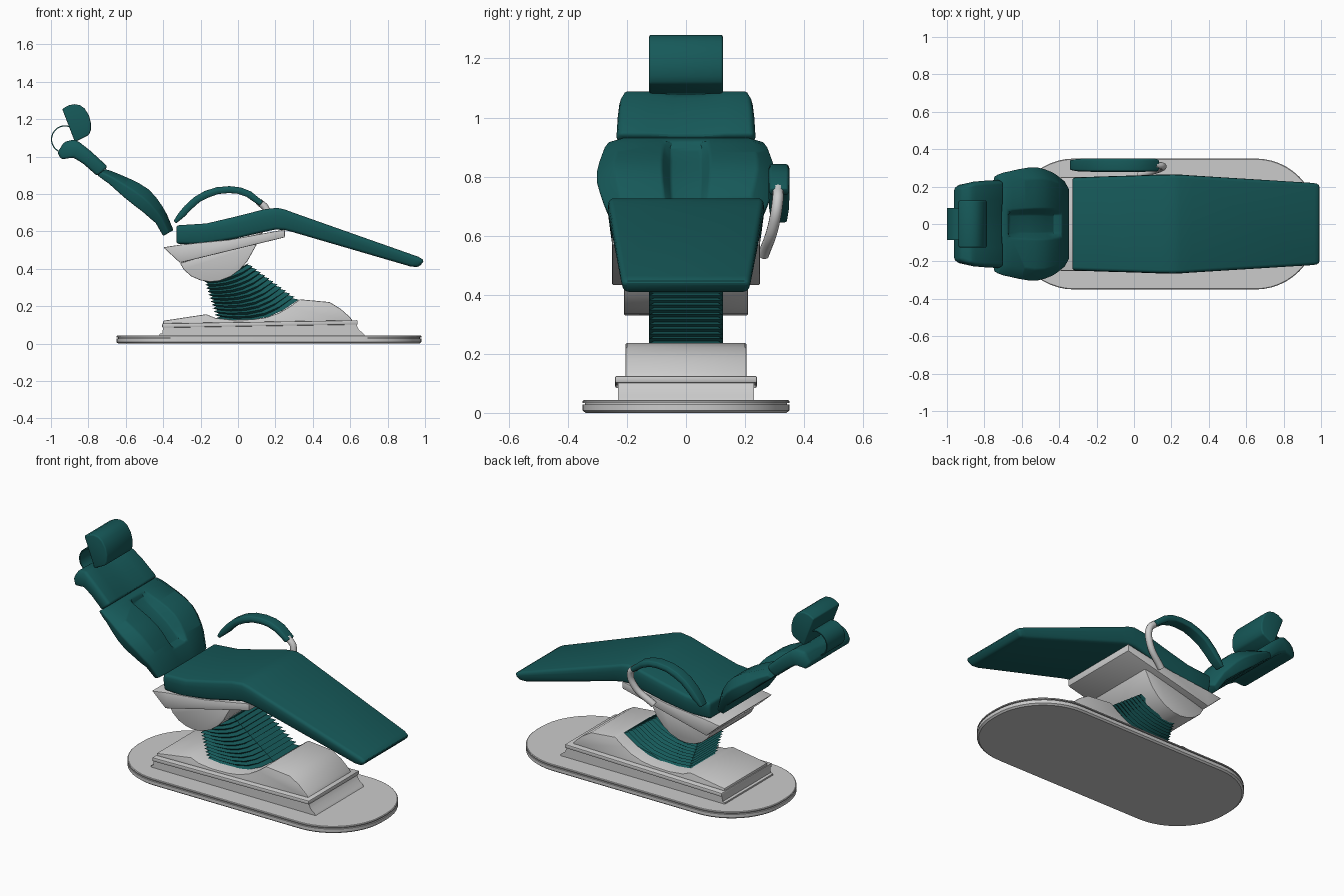
import bpy, bmesh, math

TEAL = bpy.data.materials.new("teal_vinyl")
TEAL.diffuse_color = (0.008, 0.1, 0.1, 1)


def loft(name, rings, mat=None, bevel=0, angle=35, seg=3):
    """Skin closed rings of 3D points, cap both ends, bevel and shade."""
    bm = bmesh.new()
    vs = [[bm.verts.new(p) for p in r] for r in rings]
    for a, b in zip(vs, vs[1:]):
        for i in range(len(a)):
            j = (i + 1) % len(a)
            bm.faces.new((a[i], a[j], b[j], b[i]))
    bm.faces.new(vs[0])
    bm.faces.new(vs[-1])
    bmesh.ops.recalc_face_normals(bm, faces=bm.faces)
    me = bpy.data.meshes.new(name)
    bm.to_mesh(me)
    bm.free()
    ob = bpy.data.objects.new(name, me)
    bpy.context.collection.objects.link(ob)
    if mat:
        me.materials.append(mat)
    bpy.ops.object.select_all(action='DESELECT')
    bpy.context.view_layer.objects.active = ob
    ob.select_set(True)
    if bevel:
        m = ob.modifiers.new("bevel", 'BEVEL')
        m.width, m.segments = bevel, seg
        m.limit_method, m.angle_limit = 'ANGLE', math.radians(angle)
        bpy.ops.object.modifier_apply(modifier=m.name)
    bpy.ops.object.shade_smooth_by_angle(angle=math.radians(32))
    return ob


def prism(name, profile, half, mat=None, bevel=0.0, seg=2):
    """Extrude an xz profile symmetrically in y."""
    return loft(name, [[(x, s * half, z) for x, z in profile] for s in (-1, 1)], mat, bevel, 35, seg)


def pad(name, stations, section, y0=0.0, mat=TEAL, bevel=0.015, angle=35):
    """Stations: (top x, top z, bottom x, bottom z, half width, channel depth)."""
    rings = []
    for tx, tz, bx, bz, w, c in stations:
        rings.append([(bx + (tx - bx) * (d - c * k), y0 + u * w, bz + (tz - bz) * (d - c * k))
                      for u, d, k in section])
    return loft(name, rings, mat, bevel, angle)


def mirror(half):
    """Complete a cross-section from its right half (bottom to top)."""
    return half + [(-u, d, k) for u, d, k in reversed(half)]


# Floor plate: rounded outline with a groove around the rim
def outline(inset, z):
    r, pts = 0.33, []
    for cx, cy, a0 in ((0.65, 0.02, 0), (-0.32, 0.02, 90), (-0.32, -0.02, 180), (0.65, -0.02, 270)):
        for i in range(13):
            a = math.radians(a0 + i * 7.5)
            pts.append((cx + (r - inset) * math.cos(a), cy + (r - inset) * math.sin(a), z))
    return pts


loft("floor_plate", [outline(i, z) for i, z in (
    (0.01, 0), (0, 0.008), (0, 0.028), (0.008, 0.028), (0.008, 0.034), (0, 0.034), (0, 0.04), (0.004, 0.043))])

# Pedestal: skirt, ledge and scooped upper housing
prism("pedestal_skirt", [(-0.42, 0.04), (0.68, 0.04), (0.67, 0.055), (0.645, 0.075), (0.63, 0.11),
                         (-0.4, 0.09), (-0.405, 0.055), (-0.42, 0.052)], 0.23)
prism("pedestal_ledge", [(-0.405, 0.085), (0.64, 0.102), (0.64, 0.125), (-0.405, 0.108)], 0.24, bevel=0.005)
prism("pedestal_housing", [(-0.4, 0.1), (0.62, 0.11), (0.6, 0.14), (0.55, 0.185), (0.49, 0.222), (0.33, 0.237),
                           (0.28, 0.2), (0.22, 0.165), (0.15, 0.14), (0.08, 0.13), (-0.03, 0.127),
                           (-0.12, 0.137), (-0.17, 0.157), (-0.4, 0.122)], 0.205, bevel=0.006)

# Bellows: accordion rings swept from the scoop up to the seat carrier
LOW = [(-0.12, 0.135), (-0.03, 0.125), (0.07, 0.127), (0.16, 0.143), (0.24, 0.178), (0.325, 0.235)]
HIGH = [(-0.185, 0.35), (-0.14, 0.355), (-0.09, 0.365), (-0.045, 0.38), (0.005, 0.4), (0.055, 0.43)]
rings = []
for i in range(25):
    t = i / 24
    line = [(a[0] + (b[0] - a[0]) * t, a[1] + (b[1] - a[1]) * t) for a, b in zip(LOW, HIGH)]
    k, w = (0.88, 0.108) if i % 2 else (1, 0.125)
    cx = sum(p[0] for p in line) / 6
    line = [(cx + (x - cx) * k, z) for x, z in line]
    rings.append([(x, -w, z) for x, z in line] + [(x, w, z) for x, z in reversed(line)])
loft("bellows", rings, TEAL)

# Seat carrier: upper tray and rounded lower housing
prism("seat_tray", [(-0.4, 0.515), (-0.31, 0.432), (0.25, 0.568), (0.25, 0.61), (-0.05, 0.555), (-0.3, 0.53)],
      0.25, bevel=0.005)
dome = [(-0.31, 0.43), (-0.29, 0.395), (-0.25, 0.36), (-0.2, 0.338), (-0.15, 0.33), (-0.1, 0.335),
        (-0.04, 0.358), (0.01, 0.395), (0.05, 0.44), (0.1, 0.53), (0, 0.52)]
prism("carrier_housing", dome, 0.21, bevel=0.005)

# Seat with leg rest
pad("seat", [(-0.33, 0.632, -0.33, 0.533, 0.248, 0), (-0.17, 0.642, -0.2, 0.53, 0.254, 0),
             (0.0, 0.682, -0.02, 0.56, 0.259, 0), (0.14, 0.718, 0.12, 0.593, 0.264, 0),
             (0.21, 0.726, 0.2, 0.61, 0.265, 0), (0.25, 0.717, 0.25, 0.607, 0.264, 0),
             (0.31, 0.695, 0.29, 0.597, 0.26, 0), (0.965, 0.464, 0.92, 0.413, 0.22, 0),
             (0.998, 0.444, 0.965, 0.408, 0.215, 0)],
    mirror([(0.96, 0, 0), (1, 0.65, 0), (0.985, 1, 0)]))

# Backrest with side wings and a sunken spine channel
pad("backrest", [(-0.345, 0.607, -0.4, 0.575, 0.23, 0), (-0.385, 0.7, -0.44, 0.645, 0.262, 0),
                 (-0.405, 0.735, -0.47, 0.67, 0.278, 0.4), (-0.44, 0.785, -0.51, 0.705, 0.293, 0.45),
                 (-0.48, 0.826, -0.55, 0.735, 0.303, 0.45), (-0.53, 0.858, -0.6, 0.775, 0.303, 0.45),
                 (-0.58, 0.882, -0.64, 0.81, 0.296, 0.45), (-0.65, 0.912, -0.69, 0.855, 0.283, 0.4),
                 (-0.675, 0.922, -0.715, 0.872, 0.278, 0), (-0.71, 0.932, -0.752, 0.9, 0.265, 0)],
    mirror([(0.95, 0, 0), (1, 0.55, 0), (0.8, 1, 0), (0.27, 1, 0), (0.17, 1, 1)]), bevel=0.008)

# Shoulder pad with a rolled top edge
pad("shoulder_pad", [(-0.695, 0.945, -0.752, 0.895, 0.236, 0), (-0.79, 1.032, -0.825, 0.96, 0.231, 0),
                     (-0.845, 1.075, -0.88, 0.995, 0.226, 0), (-0.875, 1.092, -0.945, 0.985, 0.216, 0),
                     (-0.93, 1.078, -0.966, 1.02, 0.198, 0)],
    mirror([(0.96, 0, 0), (1, 0.6, 0), (0.96, 1, 0), (0.55, 0.98, 0), (0.2, 0.88, 0)]), bevel=0.014)

# Headrest cushion and its curved mounting strip
prism("headrest", [(-0.94, 1.255), (-0.905, 1.274), (-0.875, 1.28), (-0.845, 1.275), (-0.82, 1.257),
                   (-0.797, 1.22), (-0.787, 1.18), (-0.787, 1.14), (-0.798, 1.115), (-0.83, 1.098),
                   (-0.872, 1.078)], 0.125, TEAL, 0.008, 3)
arc = [math.radians(55 + i * 190 / 20) for i in range(21)]
prism("headrest_strip", [(-0.925 + 0.075 * math.cos(a), 1.092 + 0.075 * math.sin(a)) for a in arc] +
      [(-0.925 + 0.069 * math.cos(a), 1.092 + 0.069 * math.sin(a)) for a in reversed(arc)], 0.085, TEAL)

# Armrest: arched pad on one side only
pad("armrest_pad", [(-0.345, 0.655, -0.33, 0.643, 0.028, 0), (-0.32, 0.695, -0.285, 0.68, 0.034, 0),
                    (-0.285, 0.737, -0.25, 0.717, 0.036, 0), (-0.235, 0.783, -0.205, 0.757, 0.037, 0),
                    (-0.18, 0.815, -0.155, 0.782, 0.037, 0), (-0.115, 0.836, -0.105, 0.8, 0.037, 0),
                    (-0.045, 0.842, -0.05, 0.805, 0.037, 0), (0.015, 0.835, -0.005, 0.802, 0.037, 0),
                    (0.07, 0.813, 0.045, 0.785, 0.037, 0), (0.135, 0.76, 0.115, 0.737, 0.035, 0)],
    mirror([(0.85, 0, 0), (1, 0.5, 0), (0.8, 1, 0)]), y0=0.315, bevel=0.006)

# Armrest strut: bent tube running down to the tray
cu = bpy.data.curves.new("armrest_strut", 'CURVE')
cu.dimensions, cu.bevel_depth, cu.bevel_resolution = '3D', 0.019, 4
cu.use_fill_caps = True
sp = cu.splines.new('BEZIER')
path = [(0.11, 0.312, 0.76), (0.152, 0.31, 0.715), (0.135, 0.295, 0.63), (0.03, 0.262, 0.535)]
sp.bezier_points.add(len(path) - 1)
for bp, p in zip(sp.bezier_points, path):
    bp.co = p
    bp.handle_left_type = bp.handle_right_type = 'AUTO'
bpy.context.collection.objects.link(bpy.data.objects.new("armrest_strut", cu))
